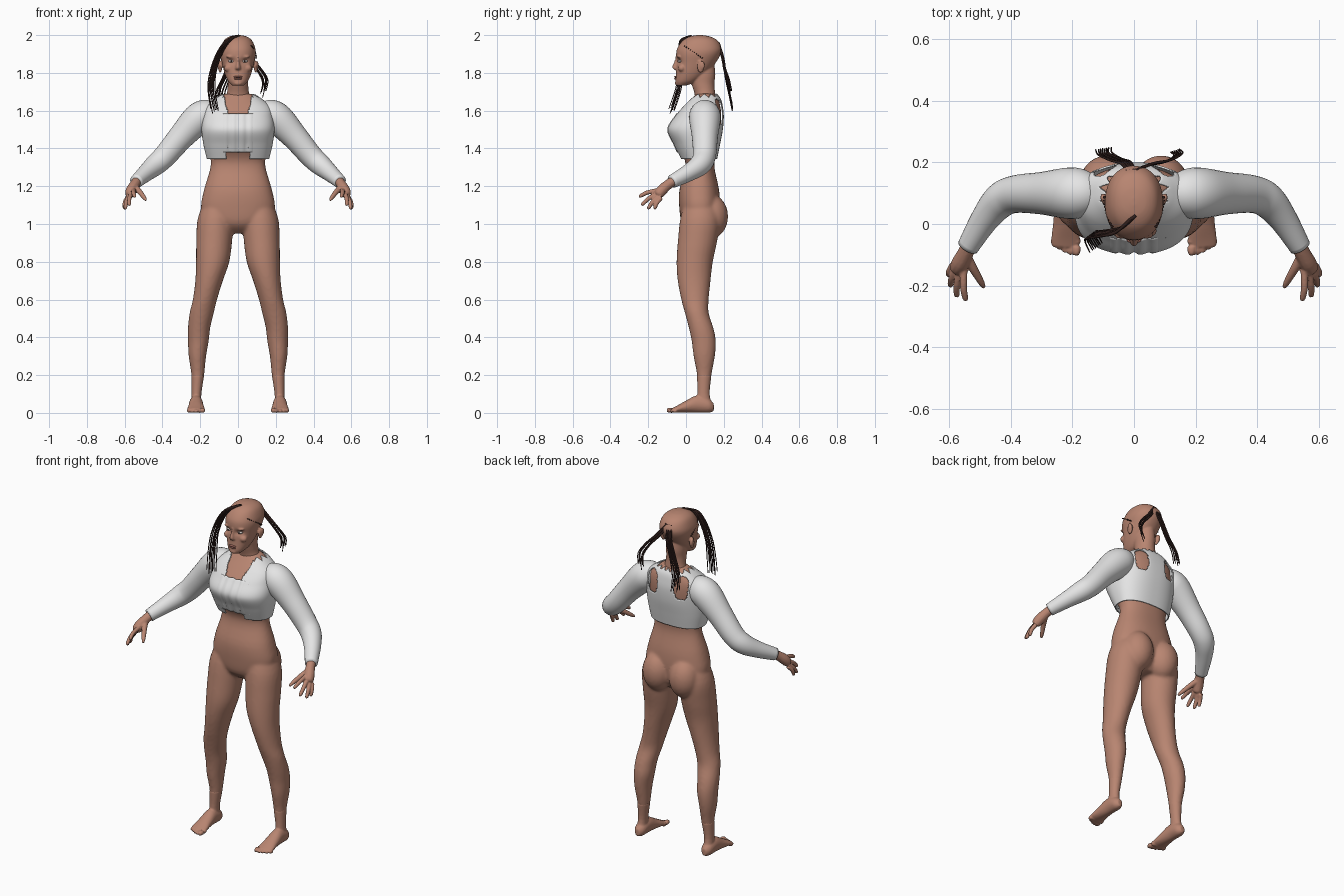
import bpy, bmesh, math, random
from mathutils import Vector, Matrix

random.seed(4)
cube = bpy.data.objects.get("Cube")
if cube:
    bpy.data.objects.remove(cube, do_unlink=True)


def material(name, rgb):
    m = bpy.data.materials.new(name)
    m.use_nodes = True
    m.diffuse_color = (*rgb, 1)
    m.node_tree.nodes["Principled BSDF"].inputs["Base Color"].default_value = (*rgb, 1)
    return m


SKIN = material("skin", (.48, .235, .165))
CLOTH = material("white cloth", (.78, .78, .78))
HAIR = material("dark brown hair", (.03, .014, .012))
EYE = material("eye white", (.6, .55, .52))
LIP = material("lip", (.36, .14, .11))


def smooth_rows(rows, steps):
    """Catmull-Rom interpolation of section rows."""
    out = []
    for i in range(len(rows) - 1):
        quad = [rows[max(i - 1, 0)], rows[i], rows[i + 1], rows[min(i + 2, len(rows) - 1)]]
        for k in range(steps):
            t = k / steps
            out.append([b + .5 * t * (c - a + t * (2 * a - 5 * b + 4 * c - d + t * (3 * (b - c) + d - a)))
                        for a, b, c, d in zip(*quad)])
    return out + [list(rows[-1])]


def loft(bm, rows, plane="xy", side=1, n=32, steps=4, power=2.0, caps=True):
    """Skin rows (x, y, z, a, b) of superellipses; plane 'path' follows the row centres."""
    rows = smooth_rows(rows, steps)
    rings = []
    for i, (x, y, z, a, b) in enumerate(rows):
        u, v = Vector((1, 0, 0)), Vector((0, 1, 0)) if plane == "xy" else Vector((0, 0, 1))
        if plane == "path":
            p, q = rows[max(i - 1, 0)], rows[min(i + 1, len(rows) - 1)]
            t = (Vector(q[:3]) - Vector(p[:3])).normalized()
            u = Vector((0, 1, 0)).cross(t).normalized()
            v = t.cross(u)
        ring = []
        for k in range(n):
            c, s = math.cos(math.tau * k / n), math.sin(math.tau * k / n)
            c, s = (math.copysign(abs(w) ** (2 / power), w) for w in (c, s))
            co = Vector((x, y, z)) + u * c * max(a, .001) + v * s * max(b, .001)
            ring.append(bm.verts.new((co.x * side, co.y, co.z)))
        rings.append(ring)
    for r, q in zip(rings, rings[1:]):
        for k in range(n):
            bm.faces.new((r[k], r[(k + 1) % n], q[(k + 1) % n], q[k]))
    if caps:
        bm.faces.new(rings[0])
        bm.faces.new(rings[-1])


def tube(bm, points, side=1, n=12, steps=3):
    loft(bm, [(*p, p[3]) for p in points], "path", side, n, steps)


def ball(bm, centre, size):
    bmesh.ops.create_uvsphere(bm, u_segments=24, v_segments=16, radius=1,
                              matrix=Matrix.Translation(centre) @ Matrix.Diagonal((*size, 1)))


def make(name, bm, mat, voxel=0, relax=3):
    """Turn a bmesh into an object; a voxel size fuses its parts into one skin."""
    bmesh.ops.recalc_face_normals(bm, faces=bm.faces)
    me = bpy.data.meshes.new(name)
    bm.to_mesh(me)
    bm.free()
    me.materials.append(mat)
    me.polygons.foreach_set("use_smooth", [True] * len(me.polygons))
    ob = bpy.data.objects.new(name, me)
    bpy.context.collection.objects.link(ob)
    if voxel:
        r = ob.modifiers.new("fuse", "REMESH")
        r.mode, r.voxel_size, r.use_smooth_shade = "VOXEL", voxel, True
        s = ob.modifiers.new("relax", "SMOOTH")
        s.factor, s.iterations = .5, relax
    return ob


def sec(cx, rx, front, back, z):
    return (cx, (front + back) / 2, z, rx, (back - front) / 2)


def inset(rows, d):
    return [(x, y, z, a - d, b - d) for x, y, z, a, b in rows]


SIDES = (("left", 1), ("right", -1))
CHEST = [sec(0, *r) for r in ((.165, -.03, .165, 1.345), (.183, -.065, .18, 1.42), (.193, -.098, .195, 1.5),
                              (.187, -.06, .2, 1.57), (.175, -.02, .195, 1.62),
                              (.13, .015, .185, 1.66), (.085, .04, .165, 1.69))]

# Body: torso, buttocks and legs
bm = bmesh.new()
waist = [sec(0, *r) for r in ((.05, .03, .13, .95), (.15, -.02, .165, 1.0), (.195, -.035, .18, 1.08),
                              (.18, -.035, .175, 1.18), (.148, -.005, .152, 1.29), (.146, -.01, .153, 1.35))]
loft(bm, waist + inset(CHEST[1:], .013), n=48, power=2.3)
LEG = [sec(*r) for r in ((.1, .07, .0, .15, 1.14), (.118, .095, -.03, .18, 1.03), (.126, .095, -.043, .165, .91),
                         (.134, .088, -.05, .142, .8), (.153, .073, -.044, .13, .7), (.175, .064, -.025, .12, .6),
                         (.192, .064, -.006, .12, .53), (.206, .059, .015, .145, .45), (.21, .055, .03, .158, .38),
                         (.215, .046, .04, .153, .3), (.213, .034, .058, .135, .2), (.22, .026, .06, .125, .1),
                         (.222, .029, .05, .14, .04))]
for _, s in SIDES:
    loft(bm, LEG, side=s)
    ball(bm, (s * .088, .135, 1.04), (.088, .088, .115))
make("body", bm, SKIN, .009, 5)

# Feet with toes, hands with fingers
FOOT = [(.222, .147, .03, .014, .02), (.222, .12, .038, .032, .037), (.222, .06, .047, .036, .046),
        (.222, 0, .033, .041, .032), (.222, -.05, .019, .047, .018), (.222, -.075, .013, .043, .011)]
FINGERS = {"index": (.547, -.25, 1.145), "middle": (.577, -.237, 1.1),
           "ring": (.598, -.203, 1.08), "little": (.603, -.168, 1.08)}
for label, s in SIDES:
    bm = bmesh.new()
    loft(bm, FOOT, "xz", s, 24)
    loft(bm, LEG[-3:], side=s)
    for i in range(5):
        r = .014 if i == 0 else .0105
        x, tip = .187 + .0185 * i, -.102 + .002 * i * i
        tube(bm, [(x, -.05, r, r), (x, tip + .015, r, r), (x, tip, r - .001, r * .6)], s)
    make(label + "_foot", bm, SKIN, .005, 2)

    bm = bmesh.new()
    tube(bm, [(.525, -.045, 1.24, .026), (.545, -.09, 1.212, .026), (.563, -.125, 1.182, .029),
              (.573, -.145, 1.158, .026), (.576, -.152, 1.15, .016)], s)
    for i, tip in enumerate(FINGERS.values()):
        tip = Vector(tip)
        base = Vector((.553 + .011 * i, -.15 + .006 * i, 1.178 - .013 * i))
        mid = base.lerp(tip, .55) + Vector((.004, -.002, .006))
        tube(bm, [(*base, .0125), (*mid, .0115), (*base.lerp(tip, .92), .0095), (*tip, .005)], s)
    tube(bm, [(.55, -.095, 1.2, .018), (.522, -.145, 1.172, .0145), (.497, -.188, 1.14, .011),
              (.487, -.207, 1.125, .006)], s)
    make(label + "_hand", bm, SKIN, .004, 2)

# Head, neck and face
bm = bmesh.new()
loft(bm, [sec(0, *r) for r in ((.03, -.05, .0, 1.733), (.052, -.056, .06, 1.755), (.07, -.053, .11, 1.795),
                               (.084, -.05, .155, 1.85), (.094, -.052, .184, 1.9), (.09, -.044, .187, 1.935),
                               (.073, -.015, .165, 1.973), (.045, .022, .125, 1.993), (.01, .06, .085, 2.0))],
     n=64, steps=6, power=2.2)
for v in bm.verts:
    if v.co.y < .03:
        d = ((abs(v.co.x) - .036) / .02) ** 2 + ((v.co.z - 1.862) / .014) ** 2
        v.co.y += .014 * math.exp(-d)
loft(bm, [sec(0, *r) for r in ((.085, .05, .16, 1.64), (.06, .045, .155, 1.69), (.054, .03, .15, 1.74),
                               (.055, .02, .155, 1.79), (.05, .02, .15, 1.85))])
loft(bm, [sec(0, *r) for r in ((.006, -.055, -.02, 1.885), (.009, -.062, -.02, 1.86), (.014, -.073, -.02, 1.833),
                               (.017, -.067, -.02, 1.82), (.008, -.055, -.02, 1.814))], n=16)
for _, s in SIDES:
    ball(bm, (s * .038, -.036, 1.885), (.026, .013, .007))
    ball(bm, (s * .05, -.022, 1.825), (.024, .02, .02))
    ball(bm, (s * .094, .078, 1.832), (.01, .019, .032))
    ball(bm, (s * .102, .086, 1.84), (.007, .014, .023))
ball(bm, (0, -.045, 1.745), (.022, .014, .013))
make("head", bm, SKIN, .005, 2)

bm = bmesh.new()
for z, w in ((1.779, .024), (1.769, .021)):
    ball(bm, (0, -.052, z), (w, .0105, .0055))
make("lips", bm, LIP)
for label, s in SIDES:
    bm = bmesh.new()
    ball(bm, (s * .036, -.03, 1.862), (.015, .013, .0075))
    make(label + "_eye", bm, EYE)
    bm = bmesh.new()
    ball(bm, (s * .036, -.042, 1.862), (.005, .003, .005))
    make(label + "_iris", bm, HAIR)

# Strapless top with vertical gathers
bm = bmesh.new()
loft(bm, inset(CHEST, .007), n=128, steps=8, power=2.4, caps=False)
bmesh.ops.delete(bm, context="FACES", geom=[
    f for f in bm.faces if not (f.calc_center_median().y < 0 and abs(f.calc_center_median().x) < .1
                                and 1.375 < f.calc_center_median().z < 1.585)])
for v in bm.verts:
    v.co.y -= .009 * abs(math.sin(math.pi * v.co.x / .045)) ** .6
make("strapless_top", bm, CLOTH).modifiers.new("thickness", "SOLIDIFY").thickness = .004

# Torn open jacket: front gap, ragged collar and two shoulder blade holes
bm = bmesh.new()
loft(bm, CHEST, n=160, steps=10, power=2.4, caps=False)
bmesh.ops.recalc_face_normals(bm, faces=bm.faces)


def torn(c):
    jag = .012 * abs((c.z * 22) % 2 - 1)
    if c.y < .06 and abs(c.x) < .055 + .25 * max(0, c.z - 1.61) + jag * .7:
        return True
    if c.z > 1.672 + .018 * abs((math.atan2(c.x, c.y - .1) * 5) % 2 - 1):
        return True
    hole = ((abs(c.x) - .095) / .042) ** 2 + ((c.z - 1.595) / .072) ** 2
    return c.y > .1 and hole < .75 + 24 * jag


bmesh.ops.delete(bm, context="FACES", geom=[f for f in bm.faces if torn(f.calc_center_median())])
make("jacket", bm, CLOTH).modifiers.new("thickness", "SOLIDIFY").thickness = .006
for label, s in SIDES:
    bm = bmesh.new()
    tube(bm, [(.12, .1, 1.59, .055), (.165, .1, 1.582, .078), (.215, .1, 1.552, .083), (.3, .1, 1.462, .069),
              (.385, .097, 1.362, .061), (.435, .075, 1.315, .057), (.485, .015, 1.272, .046),
              (.54, -.075, 1.224, .035)], s, 32, 6)
    make(label + "_sleeve", bm, CLOTH)


# Hair locks made of tapering strands
def lock(name, path, spread, count):
    bm = bmesh.new()
    for i in range(count):
        off = Vector(spread) * (2 * i / (count - 1) - 1)
        end = random.uniform(.85, 1)
        pts = []
        for k, p in enumerate(path):
            t = k / (len(path) - 1)
            q = Vector(p) + off * (.6 + .8 * t * random.uniform(.6, 1))
            q.z += (1 - end) * .3 * t
            pts.append((*q, .0055 * (1 - .6 * t)))
        tube(bm, pts, n=6, steps=5)
    make(name, bm, HAIR)


lock("front_lock", [(-.005, .02, 1.995), (-.05, -.02, 1.968), (-.095, -.03, 1.9), (-.13, -.035, 1.8),
                    (-.142, -.04, 1.7), (-.122, -.075, 1.58)], (.016, .012, .004), 8)
lock("back_right_lock", [(-.012, .172, 1.955), (-.025, .198, 1.87), (-.06, .21, 1.77), (-.095, .228, 1.68),
                         (-.098, .245, 1.59)], (.02, .003, 0), 8)
lock("back_left_lock", [(0, .172, 1.955), (.055, .194, 1.87), (.11, .205, 1.8), (.143, .225, 1.73),
                        (.133, .238, 1.66)], (.012, .004, .004), 6)

# Dotted hairline beads on the temples
for label, s in SIDES:
    bm = bmesh.new()
    for i in range(10):
        t = i / 9
        ball(bm, (s * (.072 + .024 * math.sin(t * math.pi / 2)), -.008 + .095 * t, 1.943 - .065 * t),
             (.005, .004, .003))
    make(label + "_hairline_beads", bm, HAIR)
